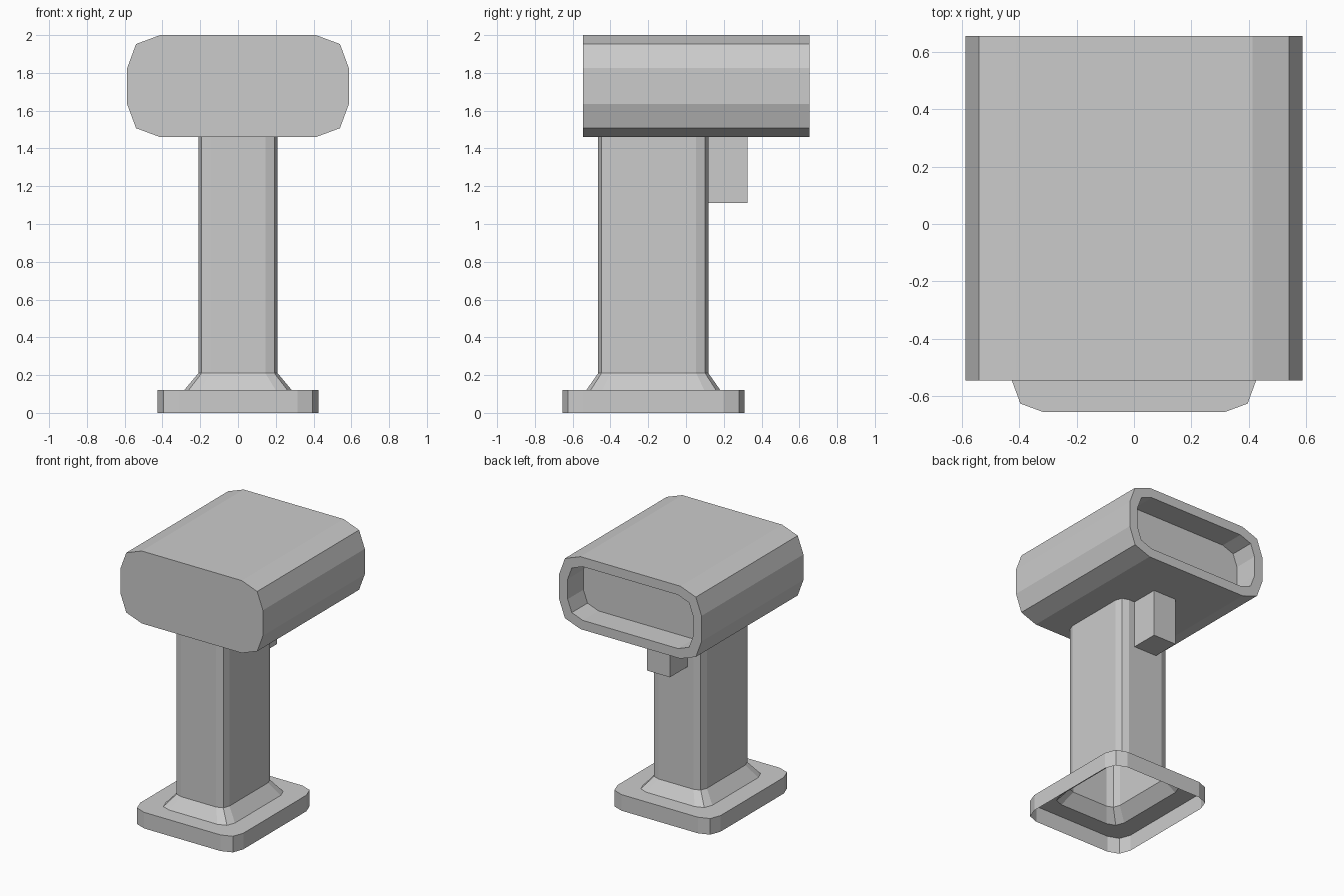
import bpy
import bmesh
from mathutils import Matrix, Vector

cube = bpy.data.objects.get("Cube")
if cube:
    bpy.data.objects.remove(cube, do_unlink=True)

grey = bpy.data.materials.new("light_grey")
grey.use_nodes = True
colour = (0.6, 0.6, 0.6, 1)
grey.diffuse_color = colour
grey.node_tree.nodes["Principled BSDF"].inputs["Base Color"].default_value = colour


def rounded_ring(half_x, half_y, radius, height):
    """Counter-clockwise rectangle whose corners are cut by two facets."""
    cut = radius * 0.27
    corner = [(half_x, half_y - radius), (half_x - cut, half_y - cut),
              (half_x - radius, half_y)]
    ring = []
    for sx, sy in ((1, 1), (-1, 1), (-1, -1), (1, -1)):
        points = corner if sx * sy > 0 else corner[::-1]
        ring += [Vector((sx * x, sy * y, height)) for x, y in points]
    return ring


def loft(name, sections, matrix, cap_start=False, cap_end=False):
    """Join a stack of rounded rings into one flat-shaded part."""
    bm = bmesh.new()
    rings = [[bm.verts.new(matrix @ p) for p in rounded_ring(*s)] for s in sections]
    for low, high in zip(rings, rings[1:]):
        for i in range(len(low)):
            j = (i + 1) % len(low)
            bm.faces.new((low[i], low[j], high[j], high[i]))
    if cap_start:
        bm.faces.new(rings[0][::-1])
    if cap_end:
        bm.faces.new(rings[-1])
    return finish(name, bm)


def finish(name, bm):
    mesh = bpy.data.meshes.new(name)
    bm.to_mesh(mesh)
    bm.free()
    mesh.materials.append(grey)
    obj = bpy.data.objects.new(name, mesh)
    bpy.context.collection.objects.link(obj)
    return obj


# Foot, flared collar and handle: one hollow shell, open underneath
loft("handle_and_foot", [
    (0.425, 0.482, 0.11, 0.0),
    (0.425, 0.482, 0.11, 0.12),
    (0.285, 0.355, 0.085, 0.12),
    (0.21, 0.292, 0.065, 0.21),
    (0.21, 0.292, 0.065, 1.46),
], Matrix.Translation((0, -0.173, 0)))

# Head: lofted from front to back, ending in a rim and a recessed window
to_back = Matrix(((-1, 0, 0, 0), (0, 0, 1, 0), (0, 1, 0, 1.73), (0, 0, 0, 1)))
loft("head", [
    (0.587, 0.27, 0.175, -0.545),
    (0.587, 0.27, 0.175, 0.655),
    (0.517, 0.2, 0.125, 0.655),
    (0.517, 0.2, 0.125, 0.47),
], to_back, cap_start=True, cap_end=True)

# Trigger block under the head, behind the handle
bm = bmesh.new()
bmesh.ops.create_cube(bm, size=1, matrix=Matrix.LocRotScale(
    Vector((0, 0.22, 1.285)), None, Vector((0.19, 0.21, 0.35))))
finish("trigger", bm)
